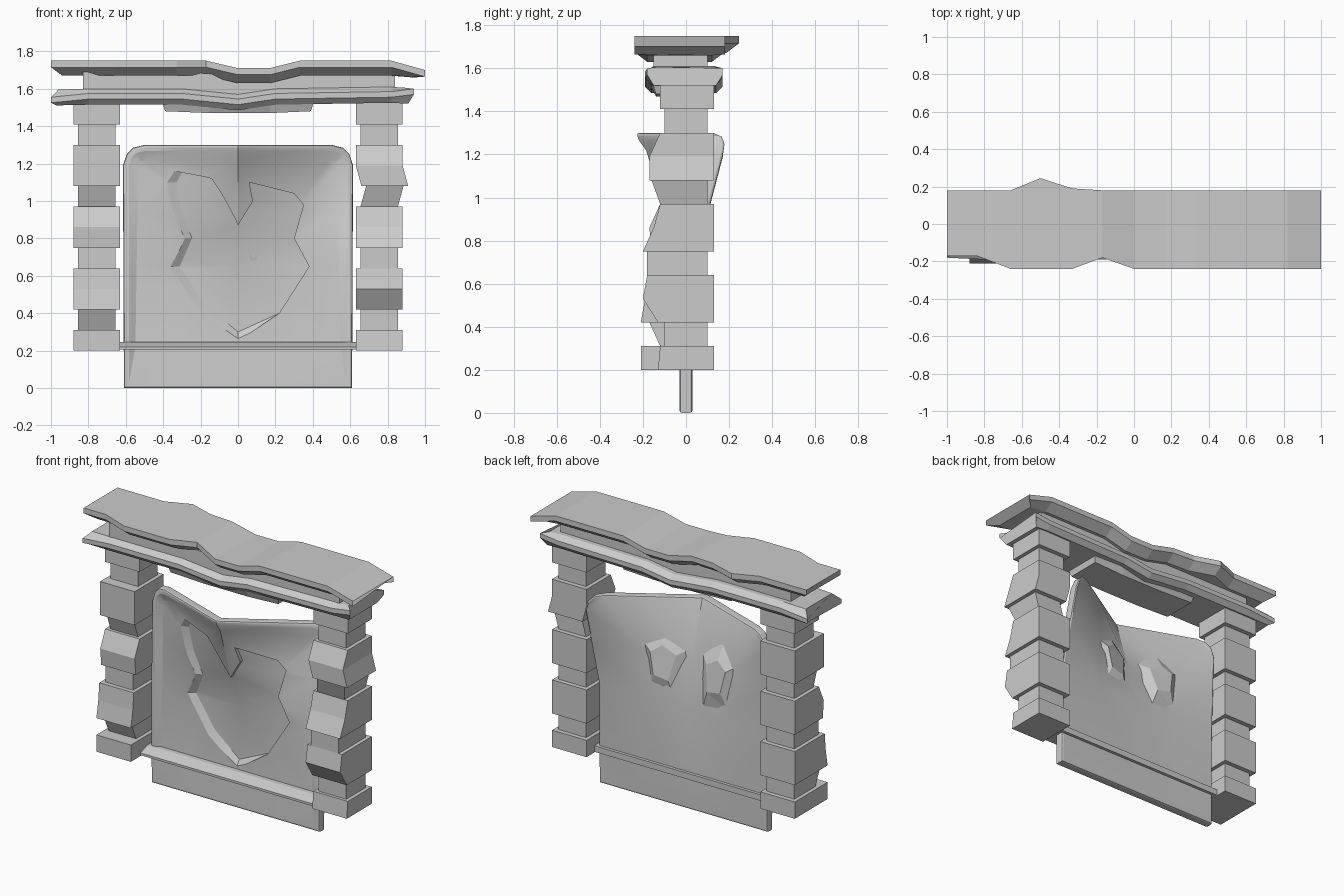
import bpy, bmesh
from mathutils import Vector

if "Cube" in bpy.data.objects:
    bpy.data.objects.remove(bpy.data.objects["Cube"])


def make(name, bm):
    bmesh.ops.recalc_face_normals(bm, faces=bm.faces[:])
    me = bpy.data.meshes.new(name)
    bm.to_mesh(me)
    bm.free()
    ob = bpy.data.objects.new(name, me)
    bpy.context.collection.objects.link(ob)
    return ob


def loft(name, rings):
    """Closed solid through a list of equal-length rings of points."""
    bm = bmesh.new()
    vs = [[bm.verts.new(p) for p in r] for r in rings]
    n = len(vs[0])
    for a, b in zip(vs, vs[1:]):
        for i in range(n):
            j = (i + 1) % n
            bm.faces.new((a[i], a[j], b[j], b[i]))
    bm.faces.new(vs[0])
    bm.faces.new(vs[-1])
    return make(name, bm)


def slab(name, stations, section):
    """Plank along x: stations (x, dz, front, back), section (inset, z) going up."""
    rings = []
    for k, (x, dz, f, b) in enumerate(stations):
        end = {0: 1, len(stations) - 1: -1}.get(k, 0)
        rings.append([(x + end * i, f + i, z + (dz if not (end and i) else dz * .2)) for i, z in section] +
                     [(x + end * i, b - i, z + (dz if not (end and i) else dz * .2)) for i, z in reversed(section)])
    return loft(name, rings)


# chipped stone pillars: rings are (z, half width), fronts are the front y per ring
W, N = 0.125, 0.1
levels = [(.20, W), (.31, W), (.31, N), (.42, N), (.42, W), (.53, W), (.64, W), (.64, N),
          (.75, N), (.75, W), (.86, W), (.97, W), (.97, N), (1.08, N), (1.08, W), (1.19, W),
          (1.30, W), (1.30, N), (1.41, N), (1.41, W), (1.53, W)]
fronts = {
    "left_pillar": (-.755, [-.21, -.21, -.12, -.17, -.21, -.19, -.18, -.15, -.15, -.16, -.17, -.12,
                            -.1, -.14, -.17, -.17, -.17, -.1, -.1, -.12, -.12]),
    "right_pillar": (.755, [-.13, -.12, -.1, -.1, -.13, -.2, -.18, -.18, -.18, -.2, -.15, -.12,
                            -.12, -.16, -.17, -.17, -.12, -.1, -.1, -.12, -.12]),
}
for name, (cx, fy) in fronts.items():
    rings = []
    for k, ((z, h), f) in enumerate(zip(levels, fy)):
        c = cx + (.03 if cx > 0 and k in (13, 14) else 0)
        b = .13 if h == W else .1
        rings.append([(c - h, f, z), (c + h, f, z), (c + h, b, z), (c - h, b, z)])
    loft(name, rings)

# stacked wavy roof slabs
slab("roof_top", [(-1, 0, -.17, .18), (-.84, 0, -.17, .18), (-.66, 0, -.24, .18),
                  (-.5, 0, -.24, .245), (-.33, 0, -.24, .19), (-.17, 0, -.18, .18),
                  (0, -.04, -.24, .18), (.17, -.04, -.24, .18), (.33, 0, -.24, .18),
                  (.82, 0, -.24, .18), (1, -.05, -.24, .18)],
     [(.06, 1.67), (0, 1.715), (0, 1.75)])
slab("roof_neck", [(-.83, 0, -.15, .1), (-.3, 0, -.15, .1), (0, -.02, -.15, .1),
                   (.3, 0, -.15, .1), (.84, 0, -.15, .1)], [(0, 1.56), (0, 1.69)])
slab("roof_bottom", [(-1, -.02, -.18, .17), (-.8, 0, -.19, .17), (-.3, 0, -.19, .17),
                     (0, -.03, -.19, .17), (.2, 0, -.19, .17), (.82, .01, -.19, .17),
                     (.94, .025, -.18, .17)],
     [(.03, 1.515), (0, 1.545), (0, 1.575), (.04, 1.60)])
slab("roof_underside", [(-.42, .05, -.17, .12), (-.15, 0, -.17, .12),
                        (.17, 0, -.17, .12), (.42, .05, -.17, .12)],
     [(.03, 1.47), (0, 1.53)])

# sill bar across the panel, sloping to the front
loft("sill", [[(x, y, z) for y, z in [(-.11, .205), (.05, .205), (.05, .245), (-.04, .245), (-.11, .22)]]
              for x in (-.63, .63)])


def bend(ob):
    """Slice the panel and fold its upper half: centre forward, right corner back."""
    bm = bmesh.new()
    bm.from_mesh(ob.data)
    for co, no in [((0, 0, 0), (1, 0, 0)), ((.3, 0, 0), (1, 0, 0)), ((-.3, 0, 0), (1, 0, 0)),
                   ((0, 0, .65), (0, 0, 1)), ((0, 0, .95), (0, 0, 1))]:
        bmesh.ops.bisect_plane(bm, geom=bm.verts[:] + bm.edges[:] + bm.faces[:],
                               plane_co=co, plane_no=no, dist=1e-5)
    for v in bm.verts:
        t = max(0, (v.co.z - .65) / .65)
        side = .17 if v.co.x > 0 else .02
        v.co.y += t * (-.2 + (side + .2) * min(1, abs(v.co.x) / .6))
    bmesh.ops.triangulate(bm, faces=[f for f in bm.faces if len(f.verts) > 4])
    bm.to_mesh(ob.data)
    bm.free()


# panel blank with rounded top corners, rim and sunken front
half = [(.61, 0), (.615, 1.19), (.595, 1.25), (.56, 1.285), (.5, 1.3)]
outline = half + [(-x, z) for x, z in reversed(half)]
blank = loft("panel", [[(x, y, z) for x, z in outline] for y in (-.03, .03)])
bm = bmesh.new()
bm.from_mesh(blank.data)
rim = [e for e in bm.edges if abs(e.verts[0].co.y - e.verts[1].co.y) < 1e-4]
bmesh.ops.bevel(bm, geom=rim, offset=.012, segments=2, profile=.5, affect='EDGES')
bmesh.ops.recalc_face_normals(bm, faces=bm.faces[:])
front = [f for f in bm.faces if f.normal.y < -.99]
bmesh.ops.inset_region(bm, faces=front, thickness=.02, depth=0)
bmesh.ops.inset_region(bm, faces=front, thickness=.05, depth=-.02)
for v in {v for f in front for v in f.verts}:
    if v.co.z < .15:
        v.co.z = .22
bm.to_mesh(blank.data)
bm.free()

# emblem recess cut into the front
right = [(0, .25), (.22, .4), (.38, .65), (.3, .8), (.35, .98), (.3, 1.04), (.06, 1.1), (.08, 1.0)]
left = [(-.07, 1.0), (-.15, 1.12), (-.36, 1.16), (-.4, 1.1), (-.37, .95), (-.3, .8), (-.38, .65), (-.22, .4)]
shape = right + [(0, .87)] + left
rings = [[(x, -.2, z) for x, z in shape], [(x, -.02, z) for x, z in shape],
         [(x * .82 if x < 0 else x, .014, z + .05 * (x <= 0 and z < .6)) for x, z in shape]]
cutter = loft("emblem_cutter", rings)
cutter.hide_render = True
mod = blank.modifiers.new("recess", 'BOOLEAN')
mod.operation, mod.object, mod.solver = 'DIFFERENCE', cutter, 'EXACT'
bpy.context.view_layer.objects.active = blank
bpy.ops.object.modifier_apply(modifier="recess")
bpy.data.objects.remove(cutter)
bend(blank)
bpy.ops.object.select_all(action='DESELECT')
blank.select_set(True)
bpy.ops.object.shade_smooth_by_angle(angle=0.35)

# faceted bulges where the emblem pushes out of the back
base = [(.1, .68), (.28, .72), (.33, 1.0), (.2, 1.1), (.04, 1.0)]
c = Vector((.19, 0, .92))
for side, s, dx in (("left", -1, -.03), ("right", 1, -.03)):
    rings = [[(s * x + dx, .02, z) for x, z in base],
             [(s * (c.x + (x - c.x) * .55) + dx, .06, c.z + (z - c.z) * .5) for x, z in base]]
    bend(loft("back_bulge_" + side, rings))
